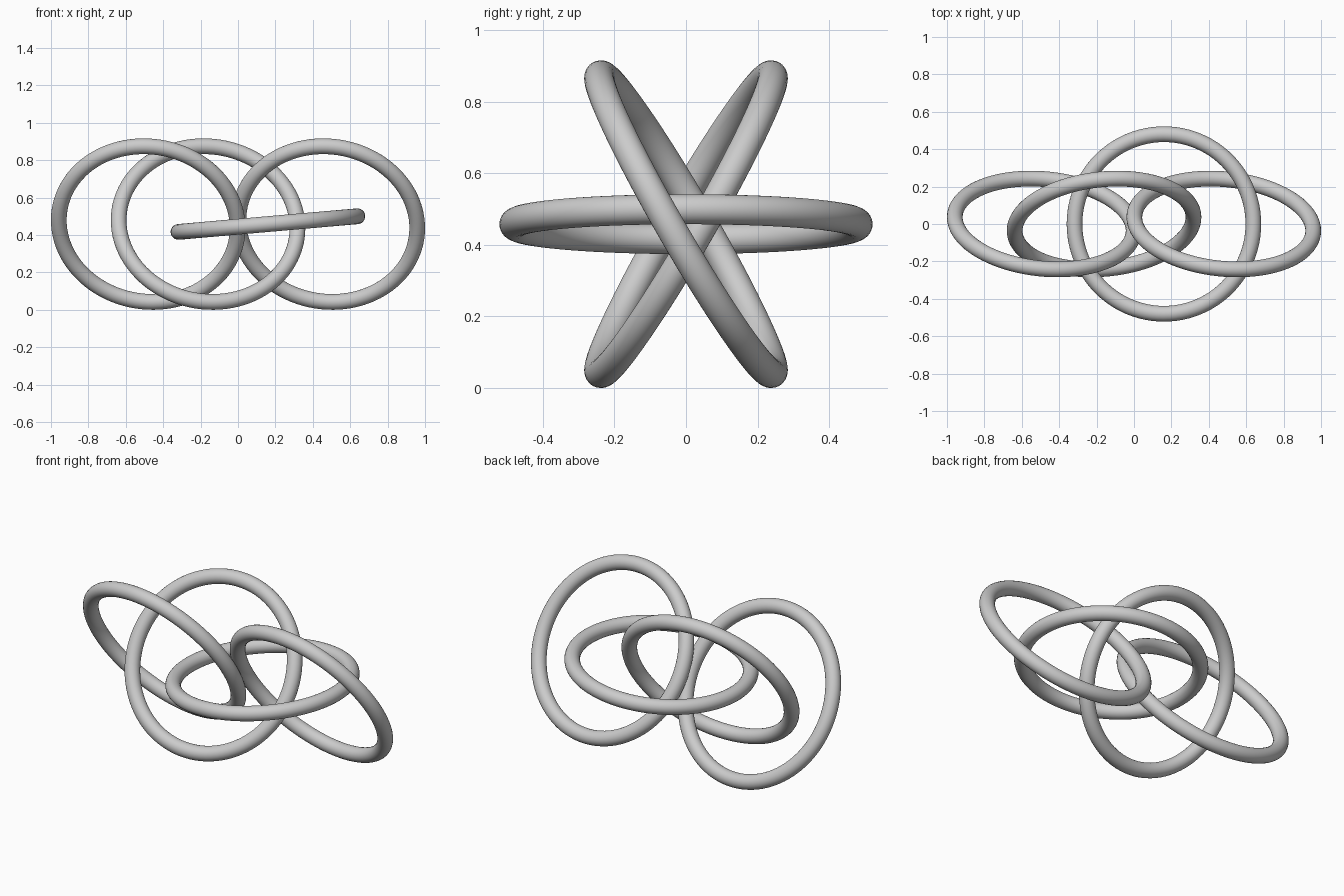
import bpy
from math import radians
from mathutils import Matrix

if "Cube" in bpy.data.objects:
    bpy.data.objects.remove(bpy.data.objects["Cube"], do_unlink=True)

MAJOR, MINOR = 0.48, 0.042
SPACING = 0.32
CENTRE_Z = 0.458

grey = bpy.data.materials.new("plain grey")
grey.use_nodes = True
colour = (0.6, 0.6, 0.6, 1)
grey.diffuse_color = colour
grey.node_tree.nodes["Principled BSDF"].inputs["Base Color"].default_value = colour


def ring(name, x, roll):
    """One chain link: tipped slightly on y, then rolled round the chain axis."""
    bpy.ops.mesh.primitive_torus_add(
        major_radius=MAJOR, minor_radius=MINOR,
        major_segments=96, minor_segments=24)
    link = bpy.context.object
    link.name = name
    link.matrix_world = (Matrix.Translation((x, 0, CENTRE_Z))
                         @ Matrix.Rotation(radians(roll), 4, 'X')
                         @ Matrix.Rotation(radians(-5), 4, 'Y'))
    link.data.materials.append(grey)
    bpy.ops.object.shade_smooth()


# Four interlocked links, each rolled a third of a turn from the last
names = ("right_end_ring", "right_middle_ring", "left_middle_ring", "left_end_ring")
for i, name in enumerate(names):
    ring(name, (i - 1.5) * SPACING, 120 * (i - 2))
